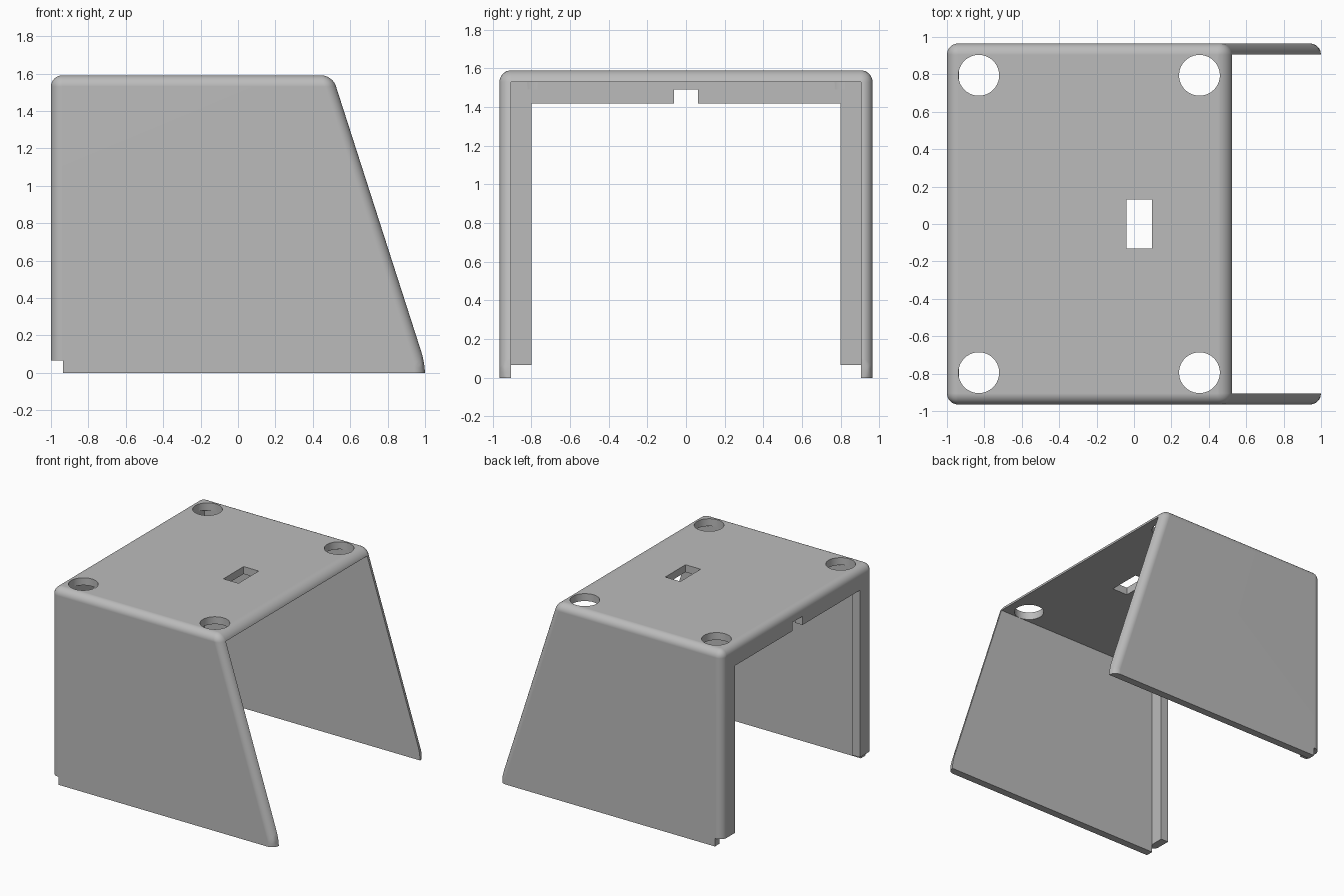
import bpy, bmesh

cube = bpy.data.objects.get("Cube")
if cube:
    bpy.data.objects.remove(cube, do_unlink=True)

WALL = 0.06          # shell thickness and edge rounding
HALF, TOP = 0.965, 1.59
BACK = -0.935        # inner face of the back frame

grey = bpy.data.materials.new("plain grey")
grey.use_nodes = True
grey.diffuse_color = (0.5, 0.5, 0.5, 1)
grey.node_tree.nodes["Principled BSDF"].inputs["Base Color"].default_value = (0.5, 0.5, 0.5, 1)


def add_object(name, bm):
    mesh = bpy.data.meshes.new(name)
    bm.to_mesh(mesh)
    bm.free()
    mesh.materials.append(grey)
    obj = bpy.data.objects.new(name, mesh)
    bpy.context.collection.objects.link(obj)
    return obj


def box(name, x, y, z):
    bm = bmesh.new()
    bmesh.ops.create_cube(bm, size=1)
    for v in bm.verts:
        for i, (lo, hi) in enumerate((x, y, z)):
            v.co[i] = hi if v.co[i] > 0 else lo
    return add_object(name, bm)


def cylinder(name, x, y, radius):
    bpy.ops.mesh.primitive_cylinder_add(vertices=64, radius=radius, depth=0.2, location=(x, y, TOP))
    obj = bpy.context.object
    obj.name = name
    obj.data.materials.append(grey)
    return obj


# Outer body: side profile extruded across, all edges rounded, trimmed flat at the floor
bm = bmesh.new()
profile = [(-1, -0.4), (1, -0.4), (1, 0.05), (0.505, TOP), (-1, TOP)]
face = bm.faces.new([bm.verts.new((x, -HALF, z)) for x, z in profile])
ext = bmesh.ops.extrude_face_region(bm, geom=[face])
bmesh.ops.translate(bm, vec=(0, 2 * HALF, 0),
                    verts=[g for g in ext["geom"] if isinstance(g, bmesh.types.BMVert)])
bmesh.ops.recalc_face_normals(bm, faces=bm.faces)
bmesh.ops.bevel(bm, geom=list(bm.edges), offset=WALL, offset_type='OFFSET',
                segments=8, profile=0.5, affect='EDGES')
cut = bmesh.ops.bisect_plane(bm, geom=bm.verts[:] + bm.edges[:] + bm.faces[:],
                             plane_co=(0, 0, 0), plane_no=(0, 0, 1), clear_inner=True)
bmesh.ops.holes_fill(bm, edges=[e for e in bm.edges if e.is_boundary], sides=0)
bmesh.ops.recalc_face_normals(bm, faces=bm.faces)
shell = add_object("cover_shell", bm)

# Cutters: open interior, back opening, cable notch, foot notches, top slot, corner holes
cutters = [
    box("interior_cutter", (BACK, 2), (-HALF + WALL, HALF - WALL), (-1, TOP - WALL)),
    box("back_opening_cutter", (-2, -0.8), (-0.8, 0.8), (-1, 1.42)),
    box("cable_notch_cutter", (-2, -0.8), (-0.063, 0.063), (1.3, 1.49)),
    box("foot_notch_cutter", (-2, BACK), (-2, 2), (-1, 0.065)),
    box("top_slot_cutter", (-0.04, 0.095), (-0.13, 0.13), (1.5, 2)),
]
for x in (-0.83, 0.35):
    for y in (-0.795, 0.795):
        cutters.append(cylinder("corner_hole_cutter", x, y, 0.109))

bpy.ops.object.select_all(action='DESELECT')
bpy.context.view_layer.objects.active = shell
shell.select_set(True)
for cutter in cutters:
    mod = shell.modifiers.new("cut", 'BOOLEAN')
    mod.operation, mod.solver, mod.object = 'DIFFERENCE', 'EXACT', cutter
    bpy.ops.object.modifier_apply(modifier=mod.name)
    bpy.data.objects.remove(cutter, do_unlink=True)

# Smooth rounded edges, keep flat panels flat
bpy.ops.object.shade_smooth_by_angle(angle=0.5)
normals = shell.modifiers.new("flat_panels", 'WEIGHTED_NORMAL')
normals.keep_sharp = True
